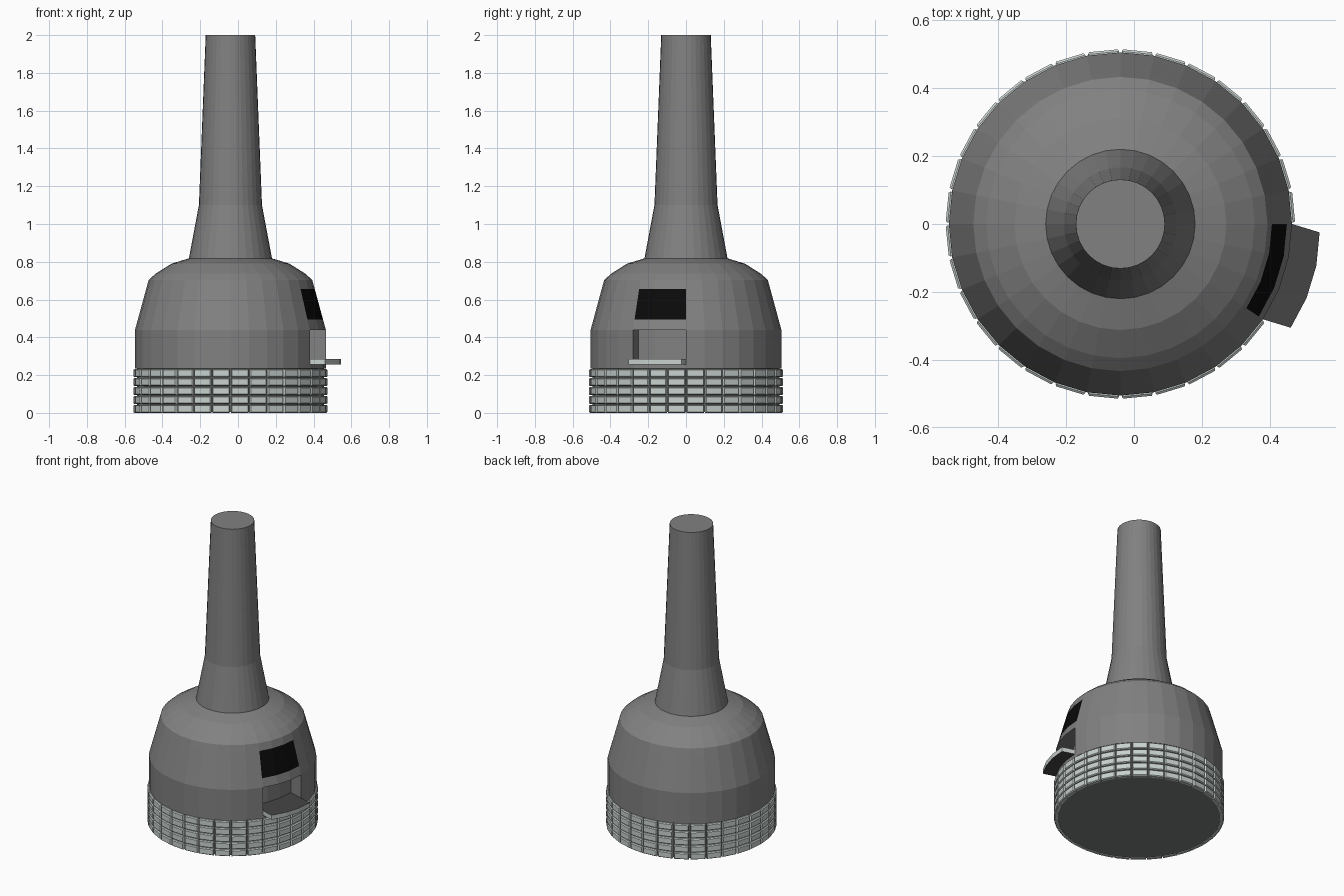
import bpy, bmesh
from math import sin, cos, tau
from mathutils import Vector

if "Cube" in bpy.data.objects:
    bpy.data.objects.remove(bpy.data.objects["Cube"])

N = 32                # sides of every round part
CX = -0.04            # axis of the round parts
STEP = tau / N
OPEN = range(N - 3, N)            # three facets that hold the window and hatch
MID = -1.5 * STEP
OUT = Vector((cos(MID), sin(MID), 0))


def material(name, rgb):
    m = bpy.data.materials.new(name)
    m.diffuse_color = (*rgb, 1)
    m.use_nodes = True
    m.node_tree.nodes["Principled BSDF"].inputs["Base Color"].default_value = m.diffuse_color
    return m


GREY = material("dark_grey", (0.22, 0.22, 0.22))
DARK = material("charcoal", (0.06, 0.06, 0.06))
BLACK = material("black", (0.003, 0.003, 0.003))
BRICK = material("pale_brick", (0.58, 0.64, 0.62))
MORTAR = material("mortar", (0.2, 0.22, 0.215))


def point(r, k, z):
    return Vector((CX + r * cos(k * STEP), r * sin(k * STEP), z))


def finish(name, bm, *mats):
    bmesh.ops.recalc_face_normals(bm, faces=bm.faces)
    me = bpy.data.meshes.new(name)
    bm.to_mesh(me)
    bm.free()
    for m in mats:
        me.materials.append(m)
    ob = bpy.data.objects.new(name, me)
    bpy.context.collection.objects.link(ob)
    return ob


def lathe(bm, profile, skip=None, paint=None):
    rings = [[bm.verts.new(point(r, k, z)) for k in range(N)] for r, z in profile]
    for i in range(len(rings) - 1):
        for k in range(N):
            if i == skip and k in OPEN:
                continue
            j = (k + 1) % N
            f = bm.faces.new((rings[i][k], rings[i][j], rings[i + 1][j], rings[i + 1][k]))
            if i == paint and k in OPEN:
                f.material_index = 1
    bm.faces.new(rings[0][::-1])
    bm.faces.new(rings[-1])
    return rings


# Oven dome with flush black window and recessed hatch
bm = bmesh.new()
rings = lathe(bm, [(0.505, 0.235), (0.505, 0.285), (0.505, 0.44), (0.49, 0.495),
                   (0.446, 0.657), (0.433, 0.704), (0.395, 0.738), (0.312, 0.79),
                   (0.22, 0.818)], skip=1, paint=3)
cols = [k % N for k in range(N - 3, N + 1)]
low, high = [rings[1][k] for k in cols], [rings[2][k] for k in cols]
low_in = [bm.verts.new(v.co - OUT * 0.1) for v in low]
high_in = [bm.verts.new(v.co - OUT * 0.1) for v in high]
for a in range(3):
    b = a + 1
    bm.faces.new((low_in[a], low_in[b], high_in[b], high_in[a]))
    bm.faces.new((low[a], low[b], low_in[b], low_in[a])).material_index = 2
    bm.faces.new((high[a], high[b], high_in[b], high_in[a]))
for a in (0, 3):
    bm.faces.new((low[a], low_in[a], high_in[a], high[a]))
finish("oven_dome", bm, GREY, BLACK, DARK)

# Chimney
bm = bmesh.new()
lathe(bm, [(0.22, 0.818), (0.167, 1.1), (0.131, 2.0)])
finish("chimney", bm, GREY)

# Mortar core behind the bricks
bm = bmesh.new()
lathe(bm, [(0.496, 0.004), (0.496, 0.236)])
finish("base_core", bm, MORTAR)

# Five rows of chamfered bricks
bm = bmesh.new()
for row in range(5):
    z0 = 0.0 + row * 0.0472
    z1 = z0 + 0.043
    for k in range(N):
        loops = []
        for r, da, dz in ((0.49, 0.04, 0), (0.508, 0.04, 0), (0.514, 0.08, 0.005)):
            loops.append([bm.verts.new(point(r, k + a, z)) for a, z in
                          ((da, z0 + dz), (1 - da, z0 + dz), (1 - da, z1 - dz), (da, z1 - dz))])
        for p, q in zip(loops, loops[1:]):
            for s in range(4):
                t = (s + 1) % 4
                bm.faces.new((p[s], p[t], q[t], q[s]))
        bm.faces.new(loops[-1])
        bm.faces.new(loops[0][::-1])
finish("base_bricks", bm, BRICK)

# Hatch shelf: curved slab pushed out along the hatch direction
bm = bmesh.new()
curve = [point(0.505, k, 0) for k in range(-3, 1)]
outline = [p - OUT * 0.01 for p in curve] + [p + OUT * 0.085 for p in reversed(curve)]
bot = [bm.verts.new((p.x, p.y, 0.256)) for p in outline]
top = [bm.verts.new((p.x, p.y, 0.286)) for p in outline]
bm.faces.new(bot[::-1]).material_index = 1
bm.faces.new(top).material_index = 1
for a in range(len(bot)):
    b = (a + 1) % len(bot)
    bm.faces.new((bot[a], bot[b], top[b], top[a]))
finish("hatch_shelf", bm, BRICK, DARK)
